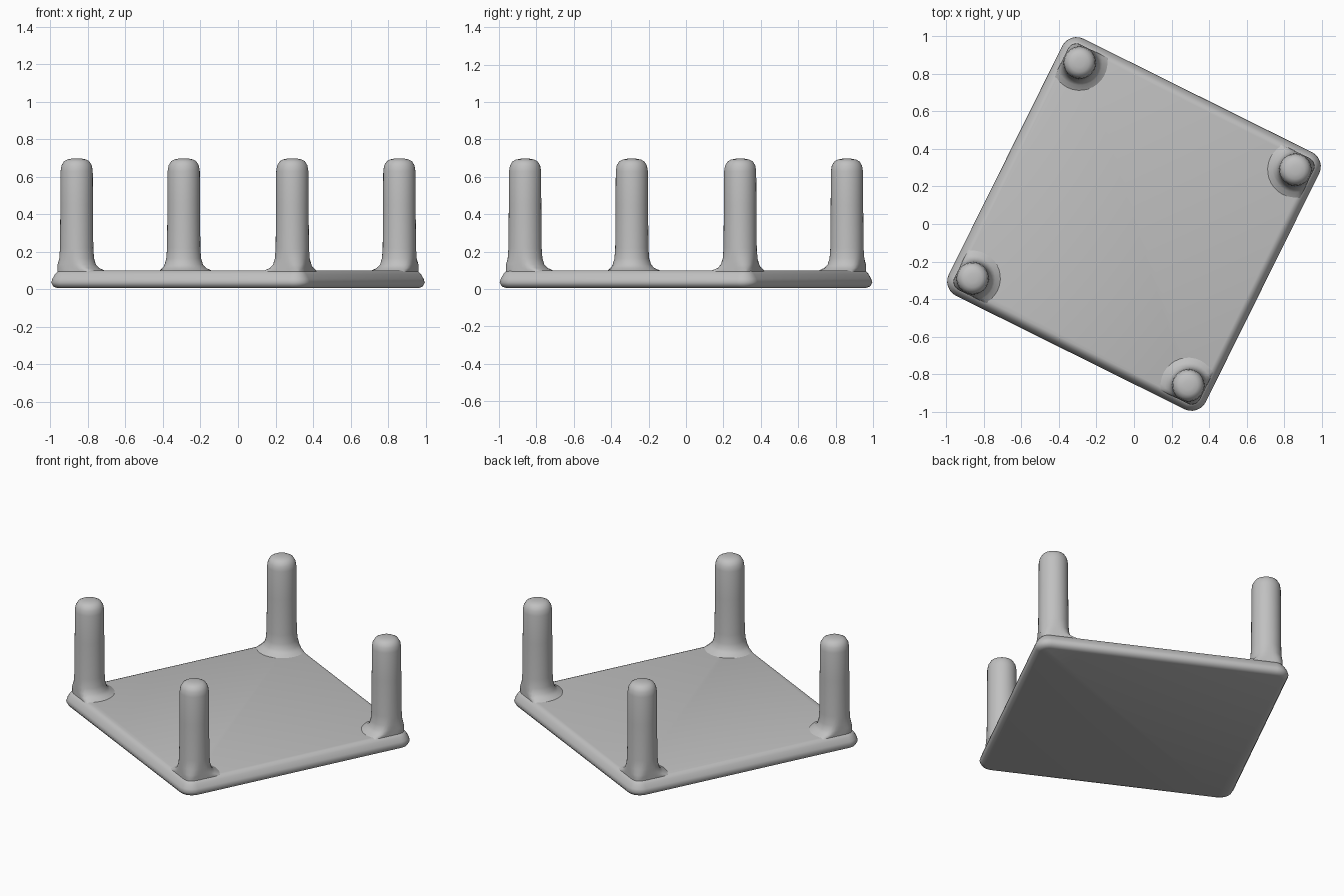
import bpy, bmesh, math
from mathutils import Matrix

if "Cube" in bpy.data.objects:
    bpy.data.objects.remove(bpy.data.objects["Cube"])

TURN = Matrix.Rotation(math.radians(-26.4), 4, 'Z')
HALF, CORNER, LEG_POS = 0.765, 0.085, 0.642

grey = bpy.data.materials.new("plain grey")
grey.diffuse_color = (0.53, 0.53, 0.53, 1)
grey.use_nodes = True
grey.node_tree.nodes["Principled BSDF"].inputs["Base Color"].default_value = grey.diffuse_color


def finish(bm, name):
    bmesh.ops.recalc_face_normals(bm, faces=bm.faces)
    mesh = bpy.data.meshes.new(name)
    bm.to_mesh(mesh)
    bm.free()
    mesh.materials.append(grey)
    obj = bpy.data.objects.new(name, mesh)
    bpy.context.collection.objects.link(obj)
    obj.matrix_world = TURN
    bpy.ops.object.select_all(action='DESELECT')
    obj.select_set(True)
    bpy.context.view_layer.objects.active = obj
    bpy.ops.object.shade_smooth_by_angle(angle=math.radians(50))
    return obj


def loft(bm, rings, cap_start, cap_end):
    loops = [[bm.verts.new(p) for p in ring] for ring in rings]
    for a, b in zip(loops, loops[1:]):
        for i in range(len(a)):
            j = (i + 1) % len(a)
            bm.faces.new((a[i], a[j], b[j], b[i]))
    if cap_start:
        bm.faces.new(loops[0][::-1])
    if cap_end:
        bm.faces.new(loops[-1])


def rounded_square(inset, z, steps=6):
    r = CORNER - inset
    c = HALF - CORNER
    pts = []
    for k in range(4):
        cx = c if k in (0, 3) else -c
        cy = c if k in (0, 1) else -c
        for s in range(steps + 1):
            a = math.pi / 2 * (k + s / steps)
            pts.append((cx + r * math.cos(a), cy + r * math.sin(a), z))
    return pts


# Table top: a thin slab with softened edges, lying upside down
bm = bmesh.new()
profile = [(0.035, 0.006), (0.012, 0.014), (0.0, 0.035), (0.006, 0.055),
           (0.02, 0.08), (0.034, 0.095), (0.05, 0.10)]
loft(bm, [rounded_square(i, z) for i, z in profile], True, True)
finish(bm, "table_top")

# Legs: round posts with a flared foot and a domed end
leg_profile = [(0.16, 0.092), (0.145, 0.102), (0.12, 0.113), (0.103, 0.132), (0.093, 0.165),
               (0.089, 0.22), (0.087, 0.45), (0.086, 0.63), (0.081, 0.66),
               (0.068, 0.682), (0.05, 0.692), (0.025, 0.697)]


def leg_ring(cx, cy, r, z, n=32):
    # keep the flare inside the slab's outer edge
    lim, c = HALF - 0.034, HALF - CORNER
    pts = []
    for i in range(n):
        a = 2 * math.pi * i / n
        x, y = cx + r * math.cos(a), cy + r * math.sin(a)
        x, y = max(-lim, min(lim, x)), max(-lim, min(lim, y))
        dx, dy = abs(x) - c, abs(y) - c
        d = math.hypot(dx, dy)
        if z < 0.15 and dx > 0 and dy > 0 and d > lim - c:
            f = (lim - c) / d
            x = math.copysign(c + dx * f, x)
            y = math.copysign(c + dy * f, y)
        pts.append((x, y, z))
    return pts


for name, sx, sy in (("leg_right", 1, 1), ("leg_back", -1, 1),
                     ("leg_left", -1, -1), ("leg_front", 1, -1)):
    bm = bmesh.new()
    rings = [leg_ring(sx * LEG_POS, sy * LEG_POS, r, z) for r, z in leg_profile]
    loft(bm, rings, False, True)
    finish(bm, name)
